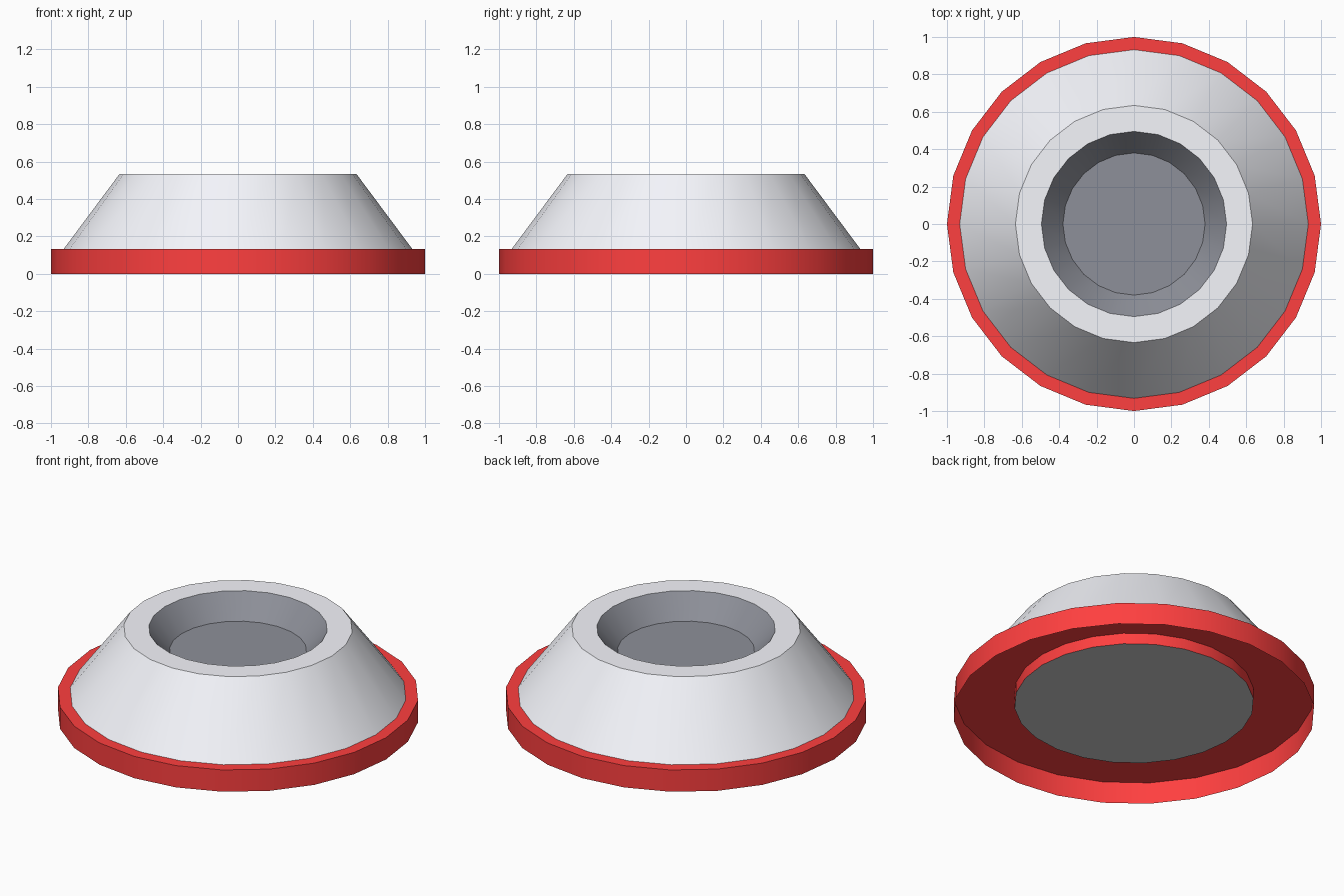
import bpy, bmesh, math

if "Cube" in bpy.data.objects:
    bpy.data.objects.remove(bpy.data.objects["Cube"])

SIDES = 24


def material(name, rgb):
    m = bpy.data.materials.new(name)
    m.diffuse_color = (*rgb, 1)
    m.use_nodes = True
    m.node_tree.nodes["Principled BSDF"].inputs["Base Color"].default_value = m.diffuse_color
    return m


def lathe(name, profile, mat=None, cap=False):
    """Spin a (radius, z) profile, listed so that faces point outward; optionally fill the last ring."""
    bm = bmesh.new()
    rings = []
    for r, z in profile:
        rings.append([bm.verts.new((r * math.cos(math.tau * i / SIDES),
                                    r * math.sin(math.tau * i / SIDES), z))
                      for i in range(SIDES)])
    for a, b in zip(rings, rings[1:]):
        for i in range(SIDES):
            j = (i + 1) % SIDES
            bm.faces.new((a[i], a[j], b[j], b[i]))
    if cap:
        bm.faces.new(rings[-1])
    mesh = bpy.data.meshes.new(name)
    bm.to_mesh(mesh)
    bm.free()
    ob = bpy.data.objects.new(name, mesh)
    bpy.context.collection.objects.link(ob)
    if mat:
        mesh.materials.append(mat)
    bpy.ops.object.select_all(action='DESELECT')
    ob.select_set(True)
    bpy.context.view_layer.objects.active = ob
    bpy.ops.object.shade_smooth_by_angle(angle=math.radians(30))
    return ob


red = material("red", (1.0, 0.05, 0.05))
pale = material("pale_grey", (0.92, 0.93, 0.98))
dark = material("dark_grey", (0.27, 0.28, 0.32))

# Hollow red base: outer skirt, top plate and the boss hanging under it
lathe("base_ring", [(1, 0), (1, 0.133), (0.663, 0.133), (0.663, 0.066)], red)

# Sloped body with a flat rim
lathe("body", [(0.932, 0.133), (0.634, 0.533), (0.495, 0.533)], pale)

# Tapered recess with its floor
lathe("recess", [(0.495, 0.533), (0.38, 0.40)], dark, cap=True)

# Grey disc closing the boss underneath
disc = lathe("bottom_disc", [(0.663, 0.066)], cap=True)
disc.data.flip_normals()
